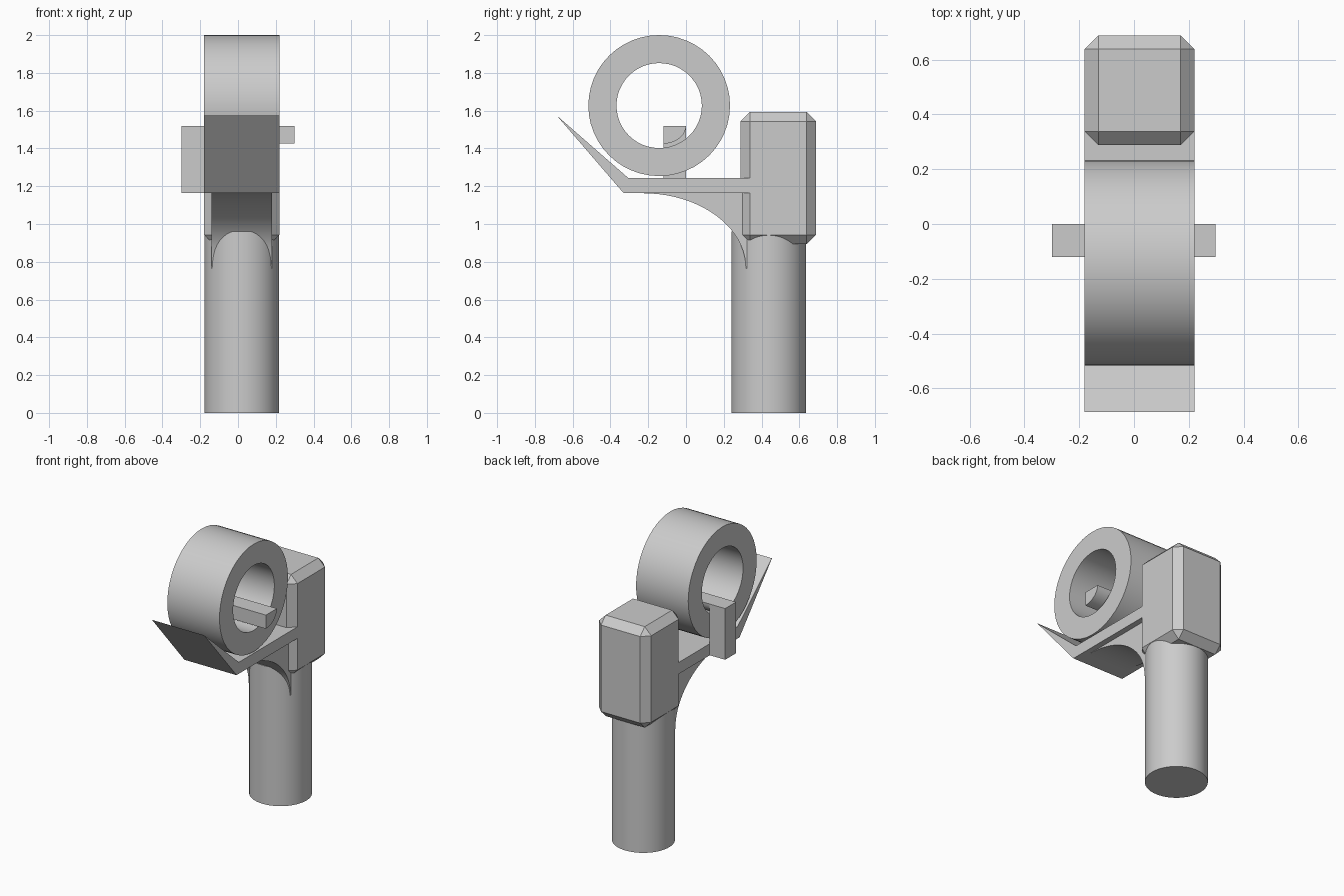
import bpy, bmesh, math

if "Cube" in bpy.data.objects:
    bpy.data.objects.remove(bpy.data.objects["Cube"])

CX = 0.02  # shared centre line of the main parts


def finish(name, bm, smooth=False):
    bmesh.ops.recalc_face_normals(bm, faces=bm.faces[:])
    me = bpy.data.meshes.new(name)
    bm.to_mesh(me)
    bm.free()
    ob = bpy.data.objects.new(name, me)
    bpy.context.collection.objects.link(ob)
    if smooth:
        bpy.ops.object.select_all(action='DESELECT')
        ob.select_set(True)
        bpy.context.view_layer.objects.active = ob
        bpy.ops.object.shade_smooth_by_angle(angle=math.radians(30))
    return ob


def extrude_x(name, profile, x0, x1, smooth=False):
    """Extrude a (y, z) outline from x0 to x1."""
    bm = bmesh.new()
    face = bm.faces.new([bm.verts.new((x0, y, z)) for y, z in profile])
    ext = bmesh.ops.extrude_face_region(bm, geom=[face])
    for v in ext['geom']:
        if isinstance(v, bmesh.types.BMVert):
            v.co.x = x1
    return finish(name, bm, smooth)


def arc(cy, cz, ry, rz, a0, a1, n):
    angles = [math.radians(a0 + (a1 - a0) * i / n) for i in range(n + 1)]
    return [(cy + ry * math.cos(a), cz + rz * math.sin(a)) for a in angles]


# Round post
bm = bmesh.new()
bmesh.ops.create_cone(bm, cap_ends=True, segments=48, radius1=0.198, radius2=0.198, depth=0.96)
bmesh.ops.translate(bm, vec=(CX, 0.438, 0.48), verts=bm.verts)
finish("post", bm, True)

# Chamfered block on the post
bm = bmesh.new()
bmesh.ops.create_cube(bm, size=1)
bmesh.ops.scale(bm, vec=(0.4, 0.4, 0.7), verts=bm.verts)
bmesh.ops.translate(bm, vec=(CX, 0.488, 1.243), verts=bm.verts)
bmesh.ops.bevel(bm, geom=bm.edges[:], offset=0.05, segments=1, affect='EDGES')
finish("head_block", bm)

# Tray with pointed, upturned front lip
extrude_x("tray", [(-0.685, 1.575), (-0.305, 1.243), (0.34, 1.243),
                   (0.34, 1.163), (-0.33, 1.163)], CX - 0.2, CX + 0.2)

# Curved bracket under the tray
extrude_x("bracket", arc(-0.23, 0.765, 0.547, 0.398, 90, 0, 20)
          + [(0.4, 0.765), (0.4, 1.163)], CX - 0.16, CX + 0.16, True)

# Ring resting above the tray
bm = bmesh.new()
loops = []
N = 48
for x, r in ((-0.2, 0.375), (0.2, 0.375), (0.2, 0.226), (-0.2, 0.226)):
    loops.append([bm.verts.new((CX + x, -0.142 + r * math.cos(i * math.tau / N),
                                1.627 + r * 0.995 * math.sin(i * math.tau / N)))
                  for i in range(N)])
for k in range(4):
    a, b = loops[k], loops[(k + 1) % 4]
    for i in range(N):
        j = (i + 1) % N
        bm.faces.new((a[i], a[j], b[j], b[i]))
finish("ring", bm, True)

# Cross bar through the ring, rounded underneath
extrude_x("cross_bar", [(-0.12, 1.52)] + arc(-0.12, 1.52, 0.12, 0.095, -90, 0, 10),
          -0.298, 0.298, True)

# Side lever hanging from the bar
extrude_x("side_lever", [(-0.12, 1.165), (0, 1.165), (0, 1.52), (-0.12, 1.52)], -0.3, -0.18)
